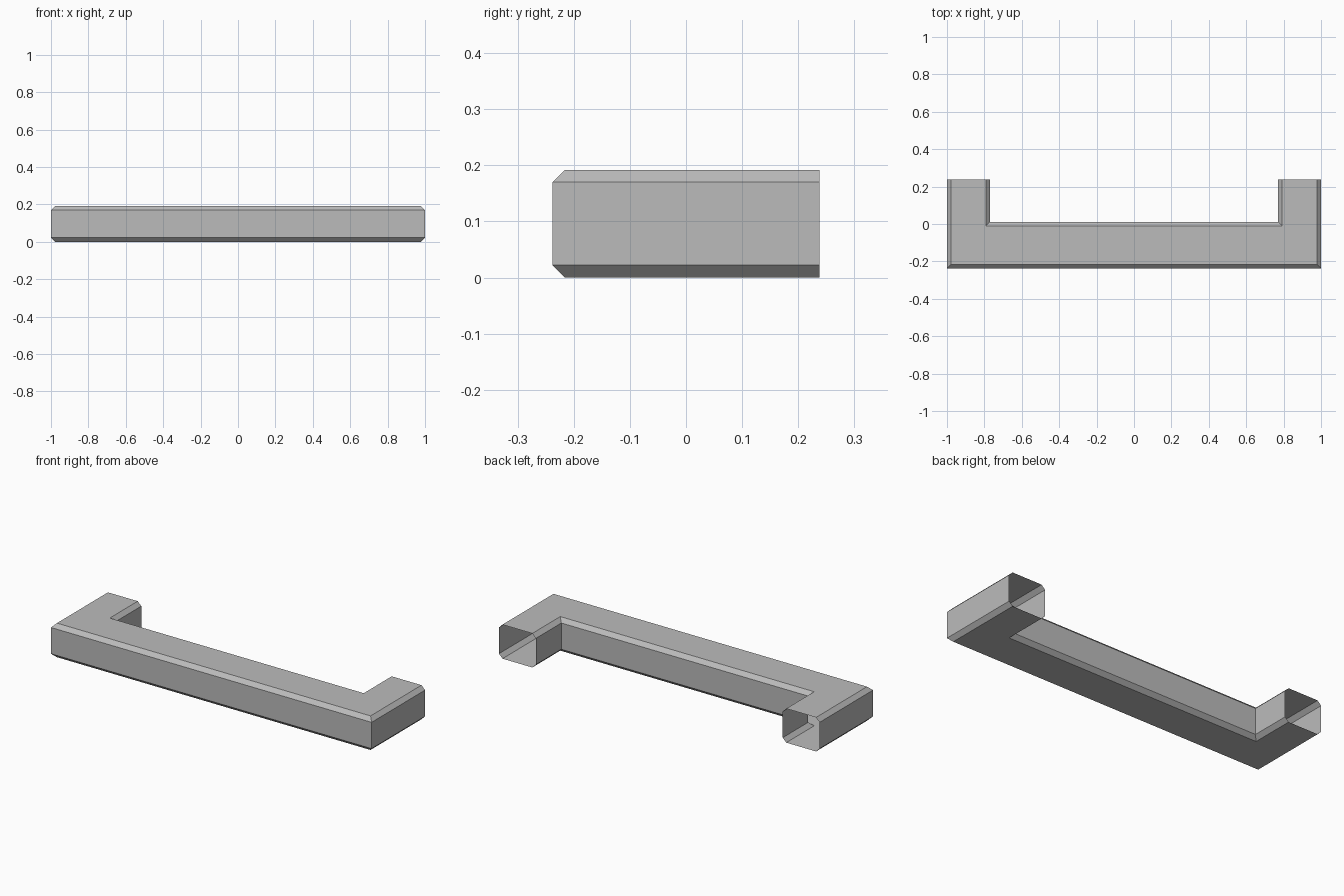
import bpy
import bmesh

cube = bpy.data.objects.get("Cube")
if cube:
    bpy.data.objects.remove(cube, do_unlink=True)

# Overall sizes
HALF_LENGTH, HALF_DEPTH, HEIGHT = 1.0, 0.238, 0.192
LEG_WIDTH, BAR_WIDTH, CHAMFER = 0.23, 0.249, 0.022

# Grey metal
grey = bpy.data.materials.new("grey_metal")
grey.use_nodes = True
colour = (0.5, 0.5, 0.5, 1)
grey.diffuse_color = colour
grey.node_tree.nodes["Principled BSDF"].inputs["Base Color"].default_value = colour


def chamfered_section(width):
    """Octagonal section as (inset from the outer face, height) pairs."""
    c, w, h = CHAMFER, width, HEIGHT
    return [(c, 0), (w - c, 0), (w, c), (w, h - c),
            (w - c, h), (c, h), (0, h - c), (0, c)]


# Hollow U-shaped pull: the section runs leg, mitred corner, bar, corner, leg
bm = bmesh.new()
leg, bar = chamfered_section(LEG_WIDTH), chamfered_section(BAR_WIDTH)
rings = []
for side, at_wall in ((-1, True), (-1, False), (1, False), (1, True)):
    ring = []
    for (dx, z), (dy, _) in zip(leg, bar):
        y = HALF_DEPTH if at_wall else dy - HALF_DEPTH
        ring.append(bm.verts.new((side * (HALF_LENGTH - dx), y, z)))
    rings.append(ring)

# Skin the rings, leaving both wall ends open
for a, b in zip(rings, rings[1:]):
    for i in range(len(a)):
        j = (i + 1) % len(a)
        bm.faces.new((a[i], b[i], b[j], a[j]))

# Face the walls outwards, judged by the front face
bm.normal_update()
front = min(bm.faces, key=lambda f: f.calc_center_median().y)
if front.normal.y > 0:
    bmesh.ops.reverse_faces(bm, faces=bm.faces[:])

mesh = bpy.data.meshes.new("pull_handle")
bm.to_mesh(mesh)
bm.free()
mesh.materials.append(grey)
handle = bpy.data.objects.new("pull_handle", mesh)
bpy.context.collection.objects.link(handle)
